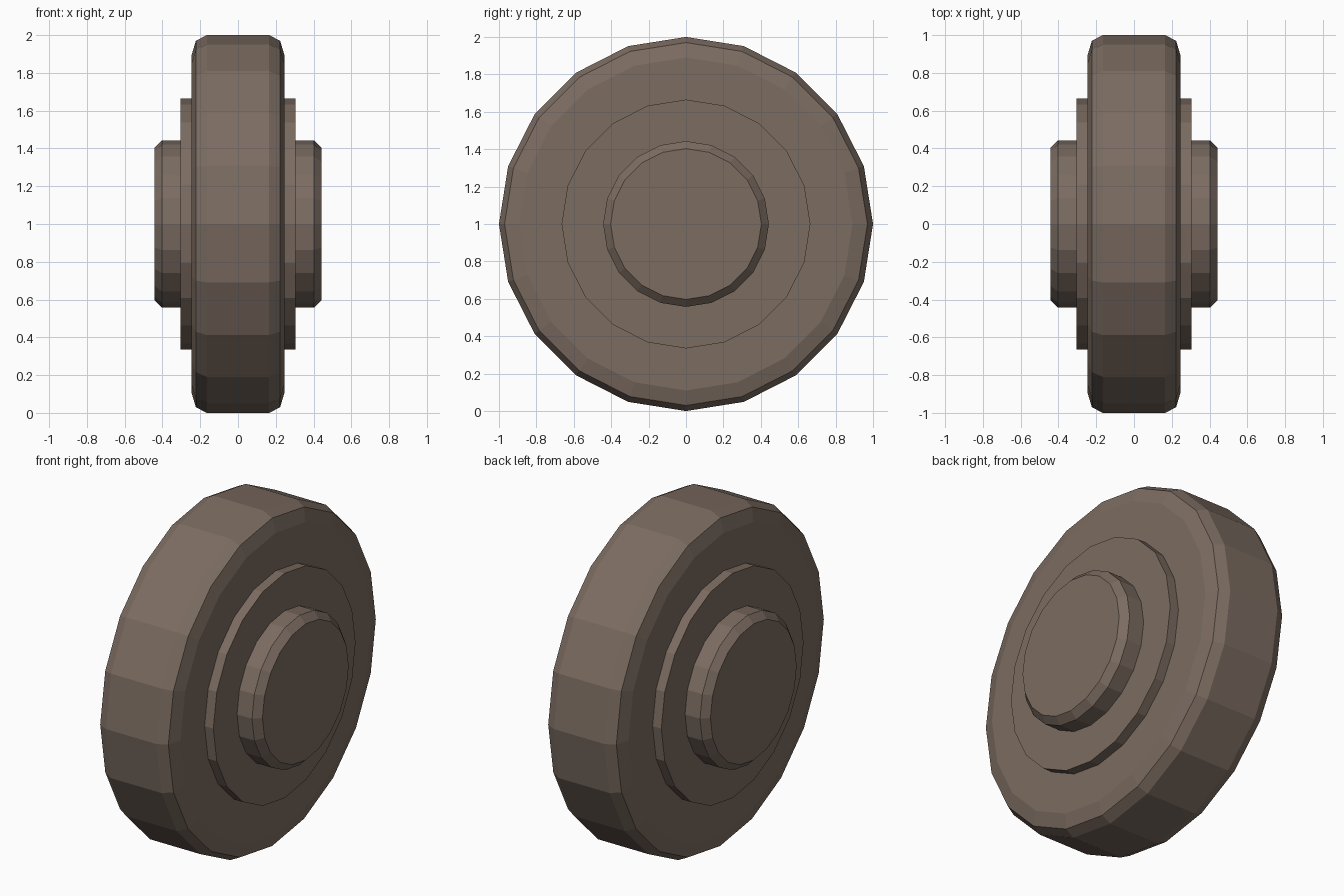
import bpy, bmesh
from math import cos, sin, tau

if "Cube" in bpy.data.objects:
    bpy.data.objects.remove(bpy.data.objects["Cube"])

SIDES = 20

mat = bpy.data.materials.new("worn_brown")
mat.diffuse_color = (0.20, 0.15, 0.12, 1)
mat.use_nodes = True
mat.node_tree.nodes["Principled BSDF"].inputs["Base Color"].default_value = mat.diffuse_color


def lathe(name, half):
    """Turn a half profile of (x, radius), running from rim to face, mirrored in x."""
    profile = [(-x, r) for x, r in reversed(half)] + half
    bm = bmesh.new()
    rings = [[bm.verts.new((x, r * sin(tau * i / SIDES), 1 + r * cos(tau * i / SIDES)))
              for i in range(SIDES)] for x, r in profile]
    for a, b in zip(rings, rings[1:]):
        for i in range(SIDES):
            j = (i + 1) % SIDES
            bm.faces.new((a[i], a[j], b[j], b[i]))
    bm.faces.new(rings[0])
    bm.faces.new(rings[-1])
    bmesh.ops.recalc_face_normals(bm, faces=bm.faces)
    mesh = bpy.data.meshes.new(name)
    bm.to_mesh(mesh)
    bm.free()
    mesh.materials.append(mat)
    obj = bpy.data.objects.new(name, mesh)
    bpy.context.collection.objects.link(obj)
    return obj


# Broad wheel with rounded shoulders
lathe("wheel", [(0.165, 1.0), (0.223, 0.97), (0.247, 0.89)])
# Thin raised plate on both faces
lathe("side_plate", [(0.304, 0.665)])
# Chamfered hub through the centre
lathe("hub", [(0.402, 0.443), (0.442, 0.403)])
